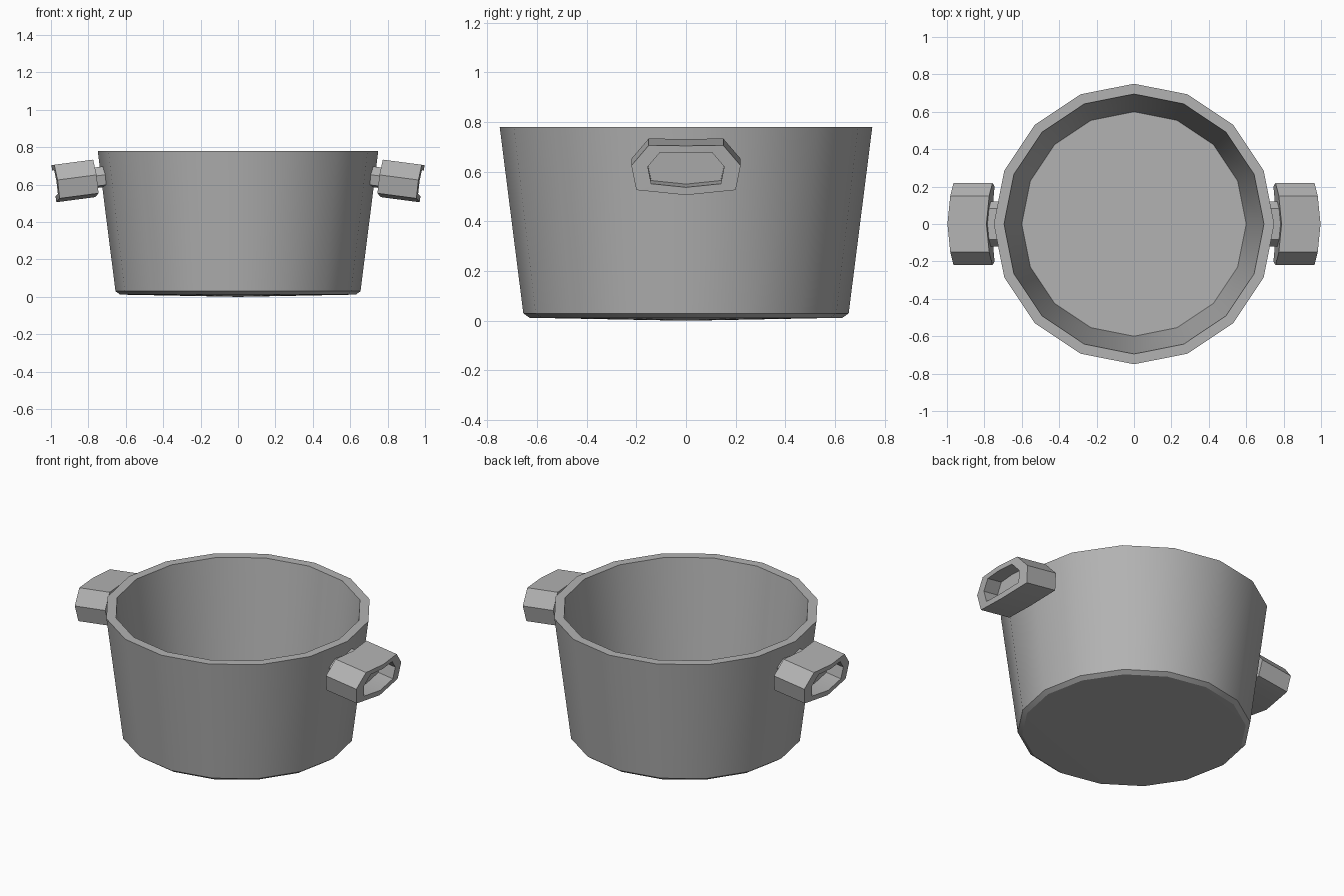
import bpy, bmesh, math
from mathutils import Vector, Matrix

cube = bpy.data.objects.get("Cube")
if cube:
    bpy.data.objects.remove(cube, do_unlink=True)

metal = bpy.data.materials.new("grey metal")
metal.use_nodes = True
GREY = (0.45, 0.45, 0.45, 1)
metal.diffuse_color = GREY
metal.node_tree.nodes["Principled BSDF"].inputs["Base Color"].default_value = GREY


def loft(name, rings, cap_point=None):
    """Bridge closed rings of points; cap the start (to a point if given) and the end."""
    bm = bmesh.new()
    loops = [[bm.verts.new(p) for p in ring] for ring in rings]
    n = len(loops[0])
    for a, b in zip(loops, loops[1:]):
        for i in range(n):
            j = (i + 1) % n
            bm.faces.new((a[i], a[j], b[j], b[i]))
    bm.faces.new(loops[-1])
    if cap_point:
        tip = bm.verts.new(cap_point)
        for i in range(n):
            bm.faces.new((tip, loops[0][i], loops[0][(i + 1) % n]))
    else:
        bm.faces.new(loops[0])
    bmesh.ops.recalc_face_normals(bm, faces=bm.faces)
    mesh = bpy.data.meshes.new(name)
    bm.to_mesh(mesh)
    bm.free()
    mesh.materials.append(metal)
    obj = bpy.data.objects.new(name, mesh)
    bpy.context.collection.objects.link(obj)
    bpy.ops.object.select_all(action='DESELECT')
    obj.select_set(True)
    bpy.context.view_layer.objects.active = obj
    bpy.ops.object.shade_smooth_by_angle(angle=math.radians(30))
    return obj


# Pot: sixteen-sided tapered shell with a rim, a floor and a small base chamfer
SIDES = 16


def circle(r, z):
    return [(r * math.cos(2 * math.pi * i / SIDES),
             r * math.sin(2 * math.pi * i / SIDES), z) for i in range(SIDES)]


shell = [(0.63, 0.012), (0.655, 0.03), (0.75, 0.78), (0.695, 0.78), (0.60, 0.05)]
loft("pot_body", [circle(r, z) for r, z in shell], cap_point=(0, 0, 0))

# Handles: bowed, drooping grips with a recess in the outer end, on short necks
half = [(0.15, 0.095), (0.22, 0.012), (0.20, -0.087)]
outline = [(0, 0.095)] + half + [(0, -0.105)] + [(-y, v) for y, v in reversed(half)]
droop = Matrix.Rotation(math.radians(7.5), 3, 'Y')


def section(scale, depth, side):
    ring = []
    for y, v in outline:
        y, v = y * scale, v * scale
        p = droop @ Vector((-depth - 0.1 * abs(y), y, v)) + Vector((0.985, 0, 0.61))
        ring.append((side * p.x, p.y, p.z))
    return ring


for side, label in ((1, "left"), (-1, "right")):
    loft(label + "_handle_grip",
         [section(s, d, side) for s, d in ((1, 0.21), (1, 0), (0.7, 0), (0.7, 0.1))])
    loft(label + "_handle_neck",
         [section(s, d, side) for s, d in ((0.55, 0.285), (0.55, 0.2))])
